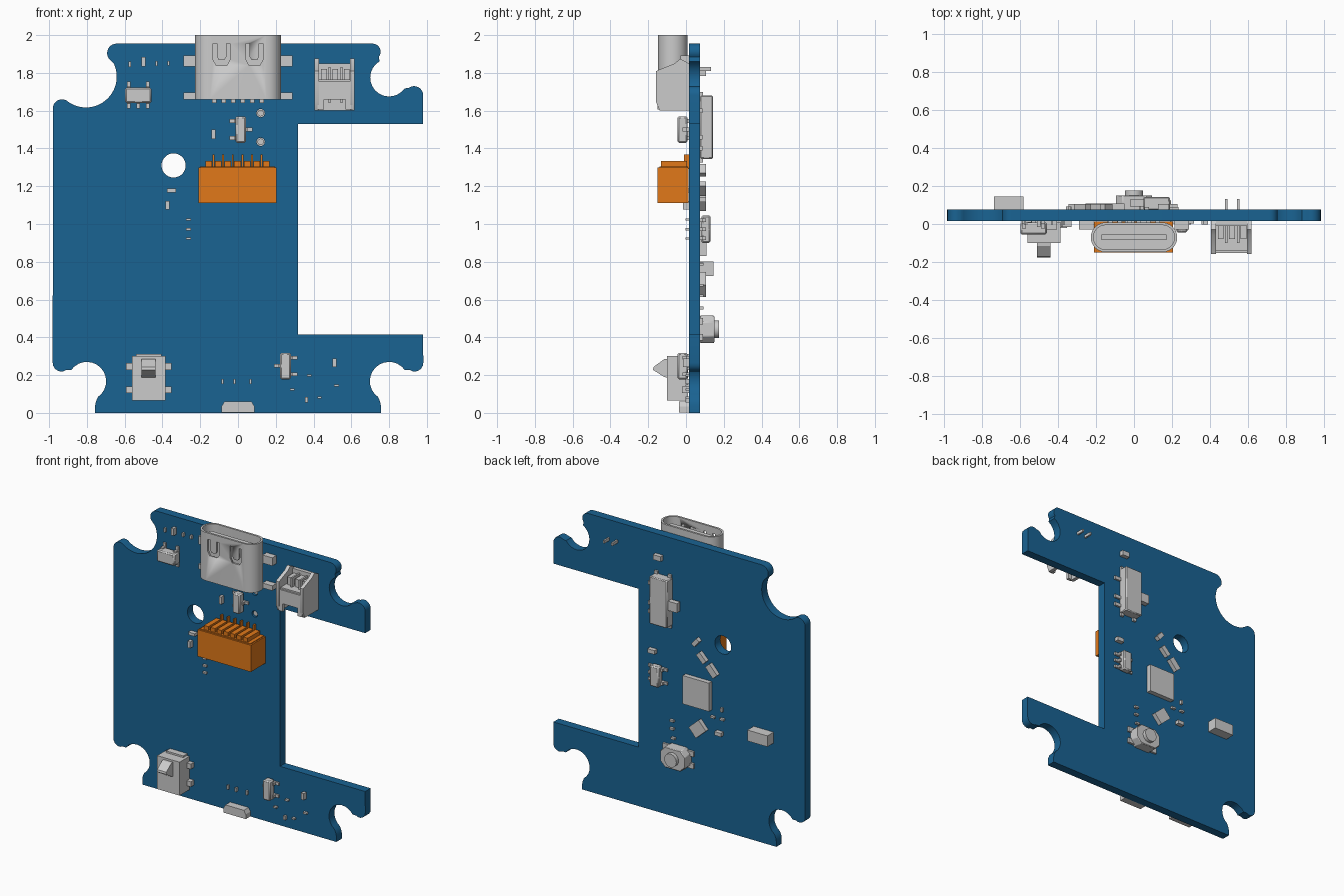
import bpy, bmesh
from math import cos, sin, radians
from mathutils import Matrix, Vector

FRONT, BACK = 0.015, 0.075          # board faces in y


def material(name, rgb):
    m = bpy.data.materials.new(name)
    m.diffuse_color = (*rgb, 1)
    return m


BLUE = material("board_blue", (0.01, 0.125, 0.29))
ORANGE = material("socket_orange", (0.75, 0.19, 0.01))


def finish(name, bm, mat=None, bevel=0):
    bmesh.ops.recalc_face_normals(bm, faces=bm.faces)
    me = bpy.data.meshes.new(name)
    bm.to_mesh(me)
    bm.free()
    me.shade_smooth()
    me.set_sharp_from_angle(angle=radians(30))
    ob = bpy.data.objects.new(name, me)
    bpy.context.collection.objects.link(ob)
    if mat:
        me.materials.append(mat)
    if bevel:
        b = ob.modifiers.new("bevel", 'BEVEL')
        b.width, b.segments = bevel, 1
    return ob


def boxes(name, items, mat=None, bevel=0):
    """One object from boxes (x0, x1, y0, y1, z0, z1, optional turn about y)."""
    bm = bmesh.new()
    for x0, x1, y0, y1, z0, z1, *deg in items:
        mid = Vector(((x0 + x1) / 2, (y0 + y1) / 2, (z0 + z1) / 2))
        rot = Matrix.Rotation(radians(deg[0] if deg else 0), 4, 'Y')
        size = Matrix.Diagonal((x1 - x0, y1 - y0, z1 - z0, 1))
        bmesh.ops.create_cube(bm, size=1, matrix=Matrix.Translation(mid) @ rot @ size)
    return finish(name, bm, mat, bevel)


def prism(name, loops, axis, lo, hi, mat=None, bevel=0):
    """Fill closed 2D loops (inner ones are holes) and extrude along an axis."""
    put = {'x': lambda a, b: (lo, a, b), 'y': lambda a, b: (a, lo, b), 'z': lambda a, b: (a, b, lo)}[axis]
    bm = bmesh.new()
    for loop in loops:
        vs = [bm.verts.new(put(*p)) for p in loop]
        for i, v in enumerate(vs):
            bm.edges.new((vs[i - 1], v))
    bmesh.ops.triangle_fill(bm, use_beauty=True, use_dissolve=False, edges=bm.edges[:])
    ext = bmesh.ops.extrude_face_region(bm, geom=bm.faces[:])
    moved = [g for g in ext["geom"] if isinstance(g, bmesh.types.BMVert)]
    bmesh.ops.translate(bm, verts=moved, vec=Vector([(hi - lo) * (axis == k) for k in 'xyz']))
    return finish(name, bm, mat, bevel)


def arc(cx, cy, r, a0, a1, n=14):
    return [(cx + r * cos(radians(a0 + (a1 - a0) * i / n)), cy + r * sin(radians(a0 + (a1 - a0) * i / n)))
            for i in range(n + 1)]


def circle(cx, cy, r, n=28):
    return arc(cx, cy, r, 0, 360, n)[:-1]


def stadium(cy, hw, r):
    return arc(hw - r, cy, r, -90, 90) + arc(r - hw, cy, r, 90, 270)


def span(side, a, b):
    """y range for heights a..b above the front (-1) or back (1) face."""
    return sorted(((FRONT if side < 0 else BACK) + side * a, (FRONT if side < 0 else BACK) + side * b))


def package(name, side, x0, x1, z0, z1, h, leads):
    boxes(name + "_body", [(x0, x1, *span(side, 0.006, h), z0, z1)], bevel=0.008)
    parts = []
    for x, z, along_x in leads:
        hx, hz = (0.024, 0.01) if along_x else (0.01, 0.024)
        parts.append((x - hx, x + hx, *span(side, -0.002, 0.012), z - hz, z + hz))
        bx = x - 0.01 * ((x > (x0 + x1) / 2) * 2 - 1) if along_x else x
        bz = z if along_x else z - 0.01 * ((z > (z0 + z1) / 2) * 2 - 1)
        parts.append((bx - 0.01, bx + 0.01, *span(side, 0, h * 0.55), bz - 0.01, bz + 0.01))
    boxes(name + "_leads", parts)


def chips(name, side, h, rows):
    """Small parts given as centre x, centre z, width, height, optional turn."""
    boxes(name, [(x - w / 2, x + w / 2, *span(side, -0.002, h), z - t / 2, z + t / 2, *d)
                 for x, z, w, t, *d in rows])


# Board outline with bitten corners, large hole and two peg holes
low_right = arc(0.935, 0.265, 0.046, 0, -125, 6) + arc(0.80, 0.168, 0.102, 35, 235) \
    + [(0.752, 0.06), (0.756, 0.04), (0.756, 0)]
outline = (arc(-0.932, 1.612, 0.048, 180, 65, 8) + arc(-0.805, 1.78, 0.163, 230, 385, 24)
           + arc(-0.643, 1.905, 0.05, 215, 90, 8) + arc(0.712, 1.912, 0.043, 90, -40, 8)
           + arc(0.80, 1.775, 0.10, 120, 325) + arc(0.932, 1.682, 0.048, 125, 0, 8)
           + [(0.98, 1.53), (0.317, 1.53), (0.317, 0.415), (0.98, 0.415)]
           + low_right + [(-x, z) for x, z in reversed(low_right)])
pegs = [(0.12, 1.587), (0.12, 1.435)]
prism("circuit_board", [outline, circle(-0.341, 1.31, 0.064)] + [circle(x, z, 0.022, 16) for x, z in pegs],
      'y', FRONT, BACK, BLUE)

# Top charging port: hollow shell with spring slits, plug, tongue, mounting ears
shell = prism("port_shell", [stadium(-0.07, 0.227, 0.078), stadium(-0.07, 0.213, 0.064)], 'z', 1.66, 2.0)
slits = []
for cx in (-0.087, 0.087):
    half = [(0.045, 1.955), (0.045, 1.87), (0.028, 1.84)]
    inner = [(0.014, 1.868), (0.025, 1.885), (0.025, 1.955)]
    slits.append([(cx + a, b) for a, b in half] + [(cx - a, b) for a, b in reversed(half)]
                 + [(cx - a, b) for a, b in reversed(inner)] + [(cx + a, b) for a, b in inner])
for i, loop in enumerate(slits):
    cutter = prism(f"slit_cutter_{i}", [loop], 'y', -0.2, -0.1)
    cutter.hide_render = True
    cutter.hide_viewport = True
    cut = shell.modifiers.new("slit", 'BOOLEAN')
    cut.object, cut.solver = cutter, 'EXACT'
prism("port_plug", [stadium(-0.07, 0.214, 0.065)], 'z', 1.675, 1.78)
boxes("port_tongue", [(-0.172, 0.172, -0.084, -0.056, 1.77, 1.97)])
boxes("port_ears", [(s * 0.25 - 0.038, s * 0.25 + 0.038, -0.03, FRONT + 0.002, a, b)
                    for s in (-1, 1) for a, b in ((1.835, 1.892), (1.66, 1.695))])
boxes("port_pins", [(x - 0.012, x + 0.012, -0.015, FRONT + 0.002, 1.64, 1.69)
                    for x in (-0.125, -0.075, -0.025, 0.025, 0.075, 0.125)])

# Small wire socket at the upper right, opening downward
side = [(0.016, 1.6), (0.016, 1.85), (-0.03, 1.875), (-0.06, 1.85), (-0.158, 1.81), (-0.158, 1.645), (-0.14, 1.6)]
for n, x in (("left", 0.405), ("right", 0.593)):
    prism(f"wire_socket_{n}_wall", [side], 'x', x, x + 0.025)
prism("wire_socket_front", [[(0.42, 1.605), (0.455, 1.605), (0.455, 1.66), (0.57, 1.66), (0.57, 1.605),
                             (0.605, 1.605), (0.605, 1.755), (0.42, 1.755)]], 'y', -0.152, -0.13)
boxes("wire_socket_inside", [(0.42, 0.605, -0.14, 0.01, 1.73, 1.765), (0.42, 0.605, -0.01, 0.016, 1.6, 1.85)]
      + [(x - 0.015, x + 0.015, -0.08, 0.01, 1.76, 1.82) for x in (0.455, 0.515, 0.575)])
boxes("wire_socket_pins", [(x - 0.006, x + 0.006, -0.1, 0.132, 1.81, 1.83) for x in (0.484, 0.548)]
      + [(x - 0.006, x + 0.006, -0.1, -0.07, 1.64, 1.82) for x in (0.484, 0.548)])

# Orange six-way socket with ribbed top and bent pins
prism("display_socket", [[(-0.21, -0.15), (0.205, -0.15), (0.205, 0.013), (-0.21, 0.013)],
                         [(-0.19, -0.13), (0.185, -0.13), (0.185, -0.02), (-0.19, -0.02)]],
      'z', 1.112, 1.30, ORANGE)
xs = [-0.13 + 0.051 * i for i in range(6)]
boxes("display_socket_top", [(-0.2, 0.195, -0.14, 0.01, 1.25, 1.305)]
      + [(x - 0.043, x - 0.008, -0.132, 0.005, 1.30, 1.333) for x in xs + [xs[-1] + 0.051]], ORANGE)
boxes("display_socket_pins", [(x - 0.005, x + 0.005, -0.01, 0.017, 1.29, 1.367) for x in xs]
      + [(x - 0.005, x + 0.005, -0.09, -0.075, 1.14, 1.27) for x in xs], ORANGE)

# Front transistor-style packages
package("regulator", -1, -0.597, -0.458, 1.64, 1.722, 0.07,
        [(x, 1.635, False) for x in (-0.578, -0.528, -0.478)] + [(x, 1.73, False) for x in (-0.578, -0.478)])
package("upper_transistor", -1, -0.014, 0.042, 1.43, 1.57, 0.06,
        [(0.052, 1.5, True), (-0.022, 1.545, True), (-0.022, 1.455, True)])
package("lower_transistor", -1, 0.222, 0.28, 0.178, 0.318, 0.06,
        [(0.214, 0.25, True), (0.29, 0.292, True), (0.29, 0.205, True)])

# Front small parts
chips("front_passives_large", -1, 0.03, [
    (-0.5, 1.858, 0.02, 0.05), (-0.129, 1.475, 0.02, 0.052), (-0.352, 1.177, 0.05, 0.02),
    (-0.373, 1.098, 0.022, 0.045), (0.511, 0.265, 0.022, 0.046)])
chips("front_passives_small", -1, 0.018, [
    (-0.573, 1.845, 0.012, 0.028), (-0.431, 1.85, 0.012, 0.026), (-0.368, 1.85, 0.012, 0.024),
    (-0.262, 1.024, 0.028, 0.012), (-0.262, 0.972, 0.028, 0.012), (-0.262, 0.923, 0.028, 0.012),
    (-0.082, 0.166, 0.012, 0.028), (-0.018, 0.166, 0.012, 0.028), (0.066, 0.166, 0.012, 0.028),
    (0.378, 0.198, 0.024, 0.012), (0.288, 0.124, 0.024, 0.012), (0.362, 0.07, 0.016, 0.028),
    (0.431, 0.082, 0.022, 0.012), (0.521, 0.145, 0.028, 0.012)])

# Edge light at the bottom
prism("edge_light", [[(-0.087, 0.002), (0.087, 0.002), (0.087, 0.035), (0.072, 0.06), (-0.072, 0.06),
                      (-0.087, 0.035)]], 'y', -0.038, FRONT + 0.002)

# Lower left rocker switch
boxes("rocker_body", [(-0.56, -0.385, -0.1, 0.01, 0.2, 0.3), (-0.56, -0.385, -0.1, 0.01, 0.065, 0.2),
                      (-0.54, -0.405, -0.03, FRONT + 0.002, 0.28, 0.312)])
prism("rocker_lever", [[(-0.09, 0.287), (-0.115, 0.285), (-0.172, 0.243), (-0.175, 0.228), (-0.115, 0.19),
                        (-0.09, 0.185)]], 'x', -0.51, -0.438)
boxes("rocker_leads", [(-0.592, -0.353, -0.02, FRONT + 0.002, z - 0.018, z + 0.018) for z in (0.122, 0.246)])

# Back slide switch with knob, leads and pegs through the board
boxes("slide_switch", [(0.05, 0.188, BACK - 0.002, 0.143, 1.345, 1.68)], bevel=0.006)
boxes("slide_knob", [(-0.02, 0.06, 0.093, 0.13, 1.47, 1.535)])
boxes("slide_leads", [(0.18, 0.235, 0.073, 0.088, z - 0.012, z + 0.012) for z in (1.40, 1.46, 1.60)]
      + [(x, x + 0.025, 0.073, 0.09, z, z + 0.05) for x in (0.055, 0.16) for z in (1.325, 1.65)])
for i, (x, z) in enumerate(pegs):
    prism(f"slide_peg_{i}", [circle(x, z, 0.017, 16)], 'y', 0.025, 0.08)

# Back push button
boxes("button_tabs", [(-0.12, 0.12, 0.073, 0.09, z - 0.018, z + 0.018) for z in (0.4, 0.485)])
c = 0.035
prism("button_body", [[(-0.095 + c, 0.37), (0.095 - c, 0.37), (0.095, 0.37 + c), (0.095, 0.515 - c),
                       (0.095 - c, 0.515), (c - 0.095, 0.515), (-0.095, 0.515 - c), (-0.095, 0.37 + c)]],
      'y', 0.073, 0.15, bevel=0.004)
prism("button_cap", [circle(0, 0.443, 0.047)], 'y', 0.14, 0.175)

# Back chips, crystals and passives
boxes("main_chip", [(-0.254, -0.05, 0.073, 0.108, 0.83, 1.03)])
boxes("side_block", [(-0.735, -0.58, 0.073, 0.145, 0.725, 0.802)])
package("driver_chip", 1, 0.125, 0.195, 0.9, 1.045, 0.055,
        [(0.21, z, True) for z in (0.925, 0.972, 1.02)] + [(0.11, z, True) for z in (0.925, 1.02)])
chips("back_passives_large", 1, 0.03, [
    (0.155, 1.80, 0.06, 0.035), (0.2, 1.13, 0.055, 0.028), (-0.144, 1.284, 0.03, 0.06, -40),
    (-0.19, 1.187, 0.075, 0.036, -45), (-0.268, 1.116, 0.045, 0.09, 42),
    (-0.16, 0.68, 0.105, 0.085, 42), (-0.32, 0.687, 0.05, 0.026)])
chips("back_passives_small", 1, 0.018, [
    (0.05, 0.676, 0.03, 0.014), (0.05, 0.62, 0.03, 0.014), (0.04, 0.555, 0.03, 0.014),
    (-0.338, 0.856, 0.014, 0.028), (-0.342, 0.79, 0.03, 0.014), (-0.268, 0.787, 0.03, 0.014)])
